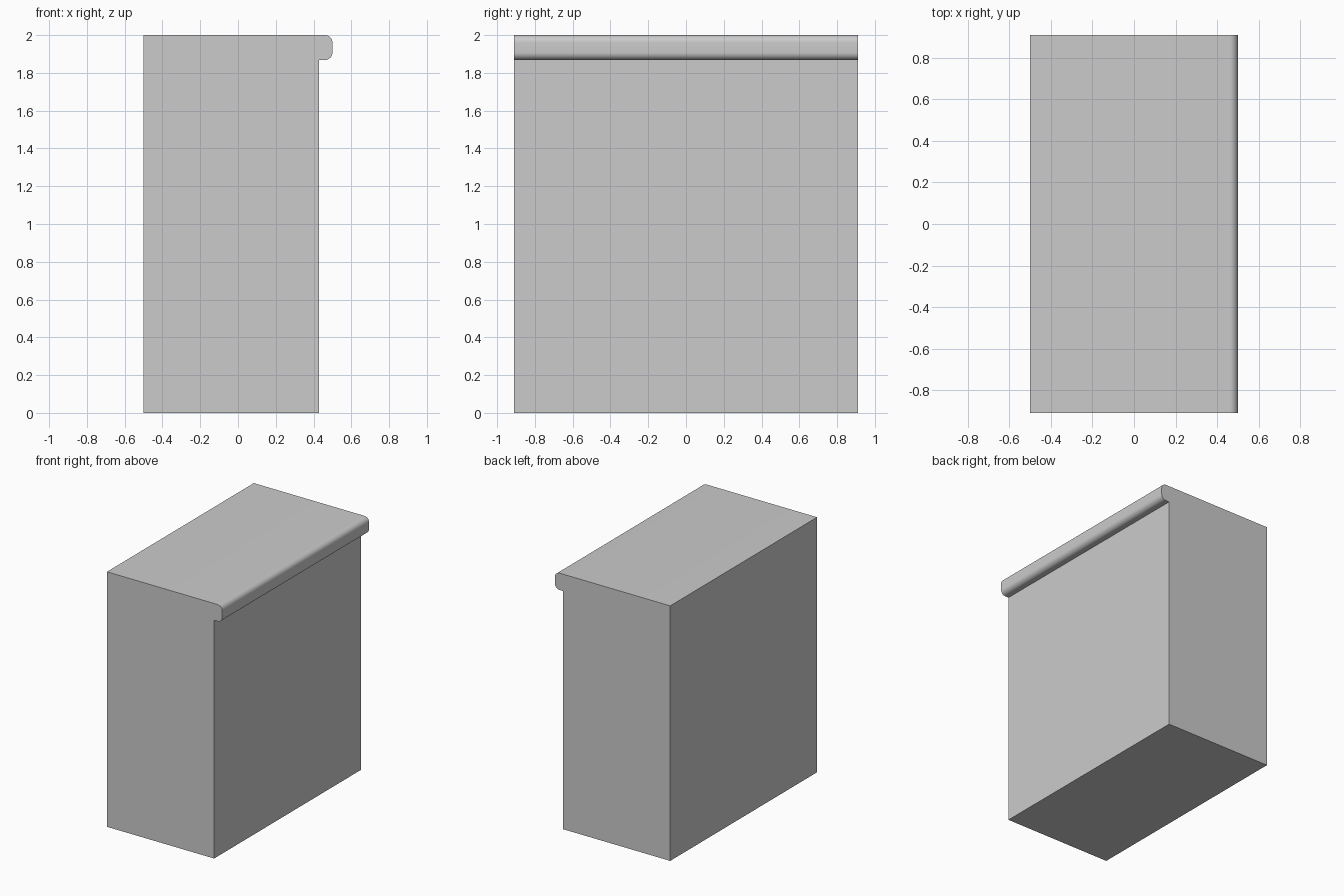
import bpy
import bmesh
from math import cos, sin, pi, radians

if "Cube" in bpy.data.objects:
    bpy.data.objects.remove(bpy.data.objects["Cube"])

LEFT, FACE, LIP = -0.5, 0.43, 0.5      # x: back, riser face, nosing edge
TOP, UNDER = 2.0, 1.868                # z: tread top, underside of nosing
HALF_DEPTH = 0.91
RADIUS, STEPS = 0.04, 8


def arc(cx, cz, start, end):
    """Points of a rounded corner in the x-z plane."""
    angles = [start + (end - start) * i / STEPS for i in range(STEPS + 1)]
    return [(cx + RADIUS * cos(a), cz + RADIUS * sin(a)) for a in angles]


# Side profile: tall block with a rounded nosing along its top right edge
profile = [(LEFT, 0), (FACE, 0), (FACE, UNDER)]
profile += arc(LIP - RADIUS, UNDER + RADIUS, -pi / 2, 0)
profile += arc(LIP - RADIUS, TOP - RADIUS, 0, pi / 2)
profile += [(LEFT, TOP)]

# Extrude the profile through the full depth
bm = bmesh.new()
end_face = bm.faces.new([bm.verts.new((x, -HALF_DEPTH, z)) for x, z in profile])
result = bmesh.ops.extrude_face_region(bm, geom=[end_face], use_keep_orig=True)
moved = [g for g in result["geom"] if isinstance(g, bmesh.types.BMVert)]
bmesh.ops.translate(bm, verts=moved, vec=(0, 2 * HALF_DEPTH, 0))
bmesh.ops.recalc_face_normals(bm, faces=bm.faces)
mesh = bpy.data.meshes.new("stair_step")
bm.to_mesh(mesh)
bm.free()

step = bpy.data.objects.new("stair_step", mesh)
bpy.context.collection.objects.link(step)

# Smooth the rounded nosing, keep the other edges sharp
bpy.context.view_layer.objects.active = step
step.select_set(True)
bpy.ops.object.shade_smooth_by_angle(angle=radians(30))
